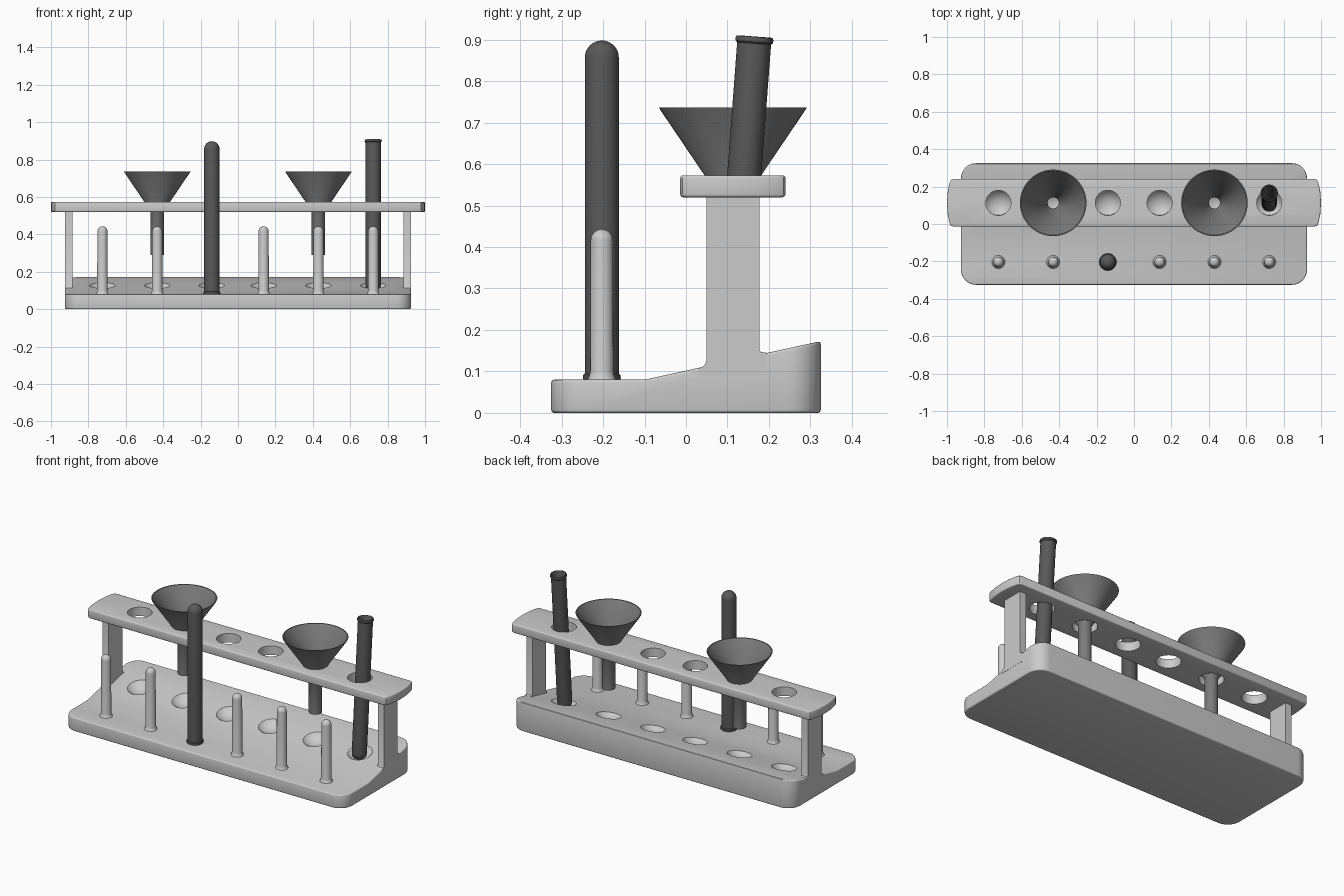
import bpy, bmesh
from math import pi, sin, cos, radians

if "Cube" in bpy.data.objects:
    bpy.data.objects.remove(bpy.data.objects["Cube"])

XS = [-0.725, -0.432, -0.14, 0.137, 0.43, 0.723]
RAIL_Y, PEG_Y = 0.113, -0.203


def color(name, v):
    m = bpy.data.materials.new(name)
    m.diffuse_color = (v, v, v, 1)
    m.use_nodes = True
    m.node_tree.nodes["Principled BSDF"].inputs["Base Color"].default_value = m.diffuse_color
    return m


DARK, MID = color("dark_glass", 0.1), color("grey_glass", 0.2)


def finish(bm, name, mat=None, loc=(0, 0, 0), rot=(0, 0, 0)):
    bmesh.ops.recalc_face_normals(bm, faces=bm.faces)
    me = bpy.data.meshes.new(name)
    bm.to_mesh(me)
    bm.free()
    ob = bpy.data.objects.new(name, me)
    ob.location, ob.rotation_euler = loc, rot
    if mat:
        me.materials.append(mat)
    bpy.context.collection.objects.link(ob)
    return ob


def smooth(ob):
    bpy.ops.object.select_all(action='DESELECT')
    ob.select_set(True)
    bpy.context.view_layer.objects.active = ob
    bpy.ops.object.shade_smooth_by_angle(angle=radians(35))


def lathe(name, profile, steps=40, **kw):
    bm = bmesh.new()
    vs = [bm.verts.new((r, 0, z)) for r, z in profile]
    es = [bm.edges.new(p) for p in zip(vs, vs[1:])]
    bmesh.ops.spin(bm, geom=vs + es, cent=(0, 0, 0), axis=(0, 0, 1),
                   angle=2 * pi, steps=steps)
    bmesh.ops.remove_doubles(bm, verts=bm.verts, dist=1e-5)
    ob = finish(bm, name, **kw)
    smooth(ob)
    return ob


def prism(points, vec):
    bm = bmesh.new()
    f = bm.faces.new([bm.verts.new(p) for p in points])
    r = bmesh.ops.extrude_face_region(bm, geom=[f])
    vs = [g for g in r['geom'] if isinstance(g, bmesh.types.BMVert)]
    bmesh.ops.translate(bm, vec=vec, verts=vs)
    bmesh.ops.recalc_face_normals(bm, faces=bm.faces)
    return bm


def soften(bm, width, limit=40):
    edges = [e for e in bm.edges if e.calc_face_angle(0) > radians(limit)]
    bmesh.ops.bevel(bm, geom=edges, offset=width, segments=3, profile=0.5,
                    affect='EDGES', clamp_overlap=True)


def cut(ob, cutter):
    cutter.hide_render = True
    m = ob.modifiers.new("holes", 'BOOLEAN')
    m.operation, m.object, m.solver = 'DIFFERENCE', cutter, 'EXACT'
    bpy.context.view_layer.objects.active = ob
    bpy.ops.object.modifier_apply(modifier=m.name)
    bpy.data.objects.remove(cutter)


def arc(r, cz, a0, a1, n=8):
    return [(r * cos(a0 + (a1 - a0) * i / n), cz + r * sin(a0 + (a1 - a0) * i / n))
            for i in range(n + 1)]


# Base: wedge profile with rounded plan corners and shallow dimples
bm = prism([(-0.925, y, z) for y, z in
            [(-0.325, 0), (-0.325, 0.08), (-0.1, 0.08), (0.325, 0.173), (0.325, 0)]],
           (1.85, 0, 0))
upright = [e for e in bm.edges
           if abs(e.verts[0].co.z - e.verts[1].co.z) > 0.05
           and abs(e.verts[0].co.y - e.verts[1].co.y) < 1e-4]
bmesh.ops.bevel(bm, geom=upright, offset=0.08, segments=8, profile=0.5, affect='EDGES')
soften(bm, 0.007)
base = finish(bm, "base")
bm = bmesh.new()
for x in XS:
    r = bmesh.ops.create_uvsphere(bm, u_segments=40, v_segments=28, radius=0.092)
    bmesh.ops.translate(bm, verts=r['verts'], vec=(x, RAIL_Y - 0.012, 0.187))
cut(base, finish(bm, "dimple_cutter"))
smooth(base)

# Side posts with flared feet
foot = [(0.032, 0.09), (0.032, 0.108), (0.044, 0.114), (0.049, 0.125), (0.049, 0.53),
        (0.177, 0.53), (0.177, 0.155), (0.18, 0.147), (0.194, 0.145), (0.194, 0.09)]
for s, side in ((-1, "left"), (1, "right")):
    bm = prism([(s * 0.885, y, z) for y, z in foot], (s * 0.041, 0, 0))
    smooth(finish(bm, side + "_post"))

# Upper rail with bowed ends and through holes
end = [(0.965, -0.127), (0.979, -0.122), (0.986, -0.108), (0.996, -0.06), (1, 0)]
end += [(x, -y) for x, y in end[-2::-1]]
outline = end + [(-x, y) for x, y in reversed(end)]
bm = prism([(x, y + RAIL_Y, 0.52) for x, y in outline], (0, 0, 0.053))
soften(bm, 0.007, 60)
rail = finish(bm, "upper_rail")
bm = bmesh.new()
for x in XS:
    r = bmesh.ops.create_cone(bm, cap_ends=True, segments=40,
                              radius1=0.067, radius2=0.067, depth=0.2)
    bmesh.ops.translate(bm, verts=r['verts'], vec=(x, RAIL_Y, 0.546))
cut(rail, finish(bm, "hole_cutter"))
smooth(rail)

# Drying pegs
peg = [(0.038, 0.077), (0.032, 0.084), (0.028, 0.1)] + arc(0.027, 0.416, 0, pi / 2)
for i, x in enumerate(XS):
    lathe(f"peg_{i + 1}", peg, steps=24, loc=(x, PEG_Y, 0))

# Funnels: open cone with hollow stem
funnel = [(0.036, 0.29), (0.036, 0.525), (0.176, 0.732), (0.178, 0.737),
          (0.172, 0.737), (0.03, 0.53), (0.03, 0.29), (0.036, 0.29)]
for i in (1, 4):
    lathe(f"funnel_{i}", funnel, steps=56, mat=MID, loc=(XS[i], RAIL_Y, 0))

# Test tubes: one upside down on a peg, one leaning in the rail
tube = (arc(0.041, 0.041, -pi / 2, 0) + [(0.041, 0.803), (0.045, 0.807), (0.046, 0.813),
        (0.044, 0.819), (0.039, 0.82), (0.035, 0.812)] + arc(0.035, 0.041, 0, -pi / 2))
lathe("inverted_tube", tube, mat=DARK, loc=(XS[2], PEG_Y, 0.898), rot=(pi, 0, 0))
lathe("leaning_tube", tube, mat=DARK, loc=(XS[5], 0.104, 0.09), rot=(radians(-4.3), 0, 0))
